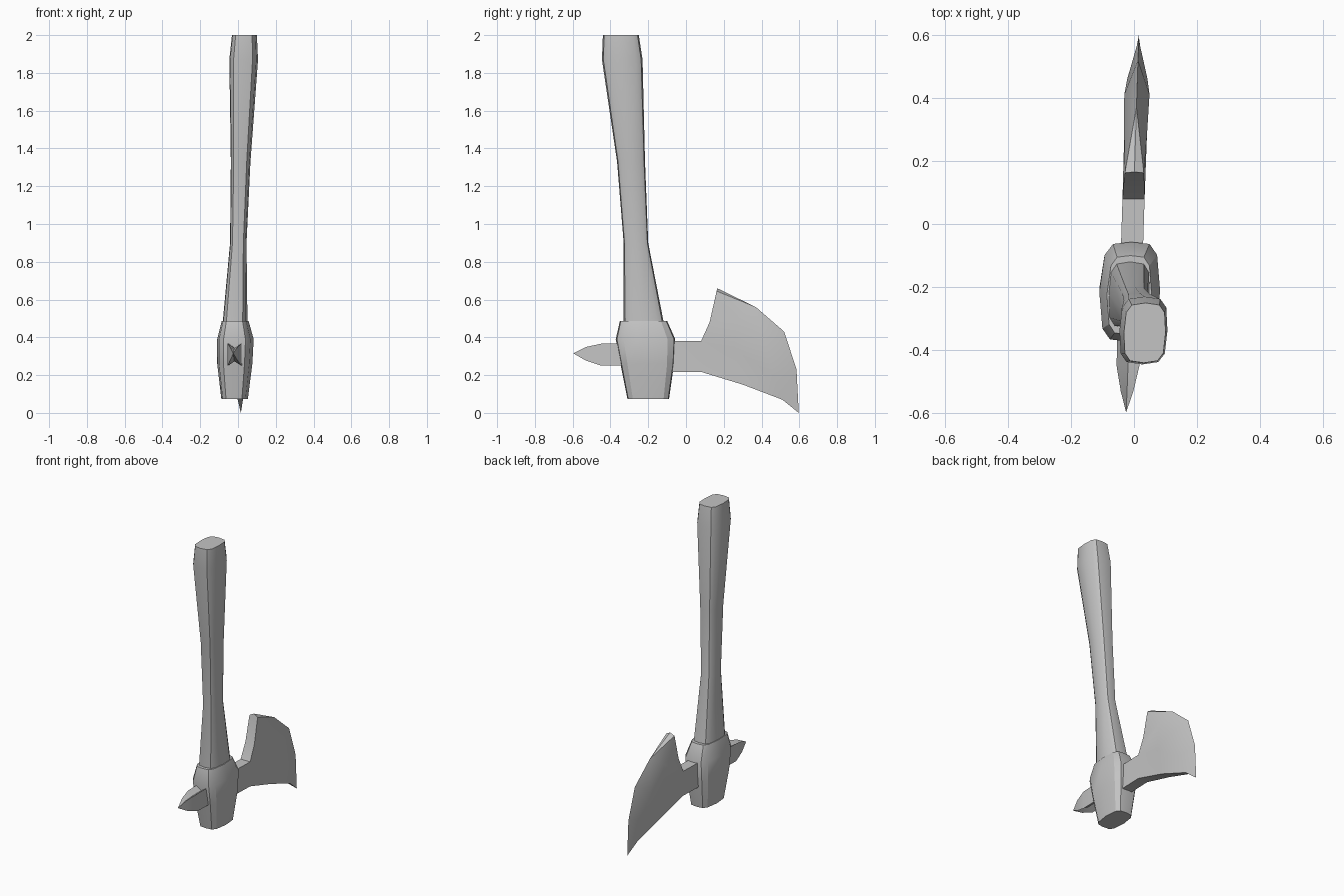
import bpy, bmesh, math

if "Cube" in bpy.data.objects:
    bpy.data.objects.remove(bpy.data.objects["Cube"])

steel = bpy.data.materials.new("plain_grey")
steel.diffuse_color = (0.55, 0.55, 0.55, 1)
steel.use_nodes = True
steel.node_tree.nodes["Principled BSDF"].inputs["Base Color"].default_value = steel.diffuse_color
SLOPE = 0.032  # slight twist of the whole tool about z


def finish(name, bm, angle):
    bmesh.ops.recalc_face_normals(bm, faces=bm.faces)
    me = bpy.data.meshes.new(name)
    bm.to_mesh(me)
    bm.free()
    me.materials.append(steel)
    ob = bpy.data.objects.new(name, me)
    bpy.context.collection.objects.link(ob)
    bpy.ops.object.select_all(action='DESELECT')
    ob.select_set(True)
    bpy.context.view_layer.objects.active = ob
    bpy.ops.object.shade_smooth_by_angle(angle=math.radians(angle))


def bridge(bm, loops):
    n = len(loops[0])
    for a, b in zip(loops, loops[1:]):
        for i in range(n):
            j = (i + 1) % n
            bm.faces.new((a[i], a[j], b[j], b[i]))


def ring(q):
    """Mirror the points of a quarter section into a full loop."""
    half = q + [(-x, y) for x, y in reversed(q[:-1])]
    return half + [(x, -y) for x, y in reversed(half[1:-1])]


def loft(name, section, levels, angle):
    """Levels are z, x min, x max, y min, y max."""
    bm = bmesh.new()
    loops = []
    for z, x0, x1, y0, y1 in levels:
        cx, cy, rx, ry = (x0 + x1) / 2, (y0 + y1) / 2, (x1 - x0) / 2, (y1 - y0) / 2
        loops.append([bm.verts.new((cx + px * rx + SLOPE * py * ry, cy + py * ry, z))
                      for px, py in section])
    bridge(bm, loops)
    bm.faces.new(loops[0])
    bm.faces.new(loops[-1])
    finish(name, bm, angle)


# Handle: rounded section that swells at both ends
loft("handle", ring([(1, 0), (0.92, 0.68), (0.66, 0.93), (0, 1)]), [
    (0.40, -0.08, 0.05, -0.33, -0.11),
    (0.49, -0.08, 0.05, -0.33, -0.12),
    (0.90, -0.042, 0.045, -0.33, -0.20),
    (1.33, -0.038, 0.066, -0.365, -0.217),
    (1.87, -0.046, 0.106, -0.445, -0.23),
    (2.00, -0.032, 0.10, -0.44, -0.25)], 35)

# Head socket: chamfered block
loft("head_socket", ring([(1, 0), (0.86, 0.74), (0.6, 0.96), (0, 1)]), [
    (0.073, -0.088, 0.052, -0.31, -0.09),
    (0.26, -0.11, 0.076, -0.347, -0.063),
    (0.39, -0.11, 0.083, -0.372, -0.057),
    (0.487, -0.086, 0.056, -0.35, -0.10)], 28)

# Blade: y, z, half thickness of the points of one side
P = {
    "N0": (-0.08, 0.38, 0.035), "N1": (0.08, 0.38, 0.035),
    "B": (0.125, 0.48, 0.033), "A": (0.162, 0.645, 0.03),
    "R": (0.165, 0.66, 0), "E1": (0.37, 0.56, 0), "E2": (0.52, 0.43, 0),
    "E3": (0.585, 0.23, 0), "T": (0.597, 0.0, 0),
    "L3": (0.51, 0.07, 0.014), "L2": (0.30, 0.15, 0.03),
    "L1": (0.08, 0.217, 0.035), "L0": (-0.08, 0.217, 0.035),
    "I1": (0.28, 0.50, 0.036), "I2": (0.41, 0.39, 0.04),
    "I3": (0.46, 0.20, 0.032), "M": (0.25, 0.34, 0.024)}
side = ["N0 N1 L1 L0", "N1 B I1", "B A I1", "A E1 I1", "A R E1", "E1 E2 I2 I1",
        "E2 E3 I3 I2", "E3 T L3 I3", "I1 I2 M", "N1 I1 M", "N1 M L1",
        "M L2 L1", "M I3 L2", "M I2 I3", "I3 L3 L2"]
bm = bmesh.new()
V = {}
for s in (-1, 1):
    for k, (y, z, h) in P.items():
        if h == 0 and s == 1:
            V[k, s] = V[k, -1]
        else:
            V[k, s] = bm.verts.new((-0.004 + SLOPE * y + s * h, y, z))
for s in (-1, 1):
    for f in side:
        bm.faces.new([V[k, s] for k in f.split()])
# Rim faces that join both sides
for pair in ("N0 N1", "N1 B", "B A", "L0 L1", "L1 L2", "L2 L3", "N0 L0"):
    a, b = pair.split()
    bm.faces.new((V[a, -1], V[b, -1], V[b, 1], V[a, 1]))
for a, b in (("A", "R"), ("L3", "T")):
    bm.faces.new((V[a, -1], V[b, 1], V[a, 1]))
finish("blade", bm, 30)

# Rear spike: notched section that tapers to a point
notched = [(-1, 1), (0, 0.6), (1, 1), (1, -1), (0, -0.6), (-1, -1)]
bm = bmesh.new()
loops = []
for y, cx, cz, rx, rz in ((-0.30, -0.016, 0.31, 0.037, 0.06),
                          (-0.45, -0.019, 0.308, 0.036, 0.058),
                          (-0.53, -0.022, 0.313, 0.02, 0.036)):
    loops.append([bm.verts.new((cx + px * rx, y, cz + pz * rz)) for px, pz in notched])
bridge(bm, loops)
bm.faces.new(loops[0])
tip = bm.verts.new((-0.025, -0.597, 0.315))
for i in range(6):
    bm.faces.new((loops[-1][i], loops[-1][(i + 1) % 6], tip))
finish("rear_spike", bm, 30)
